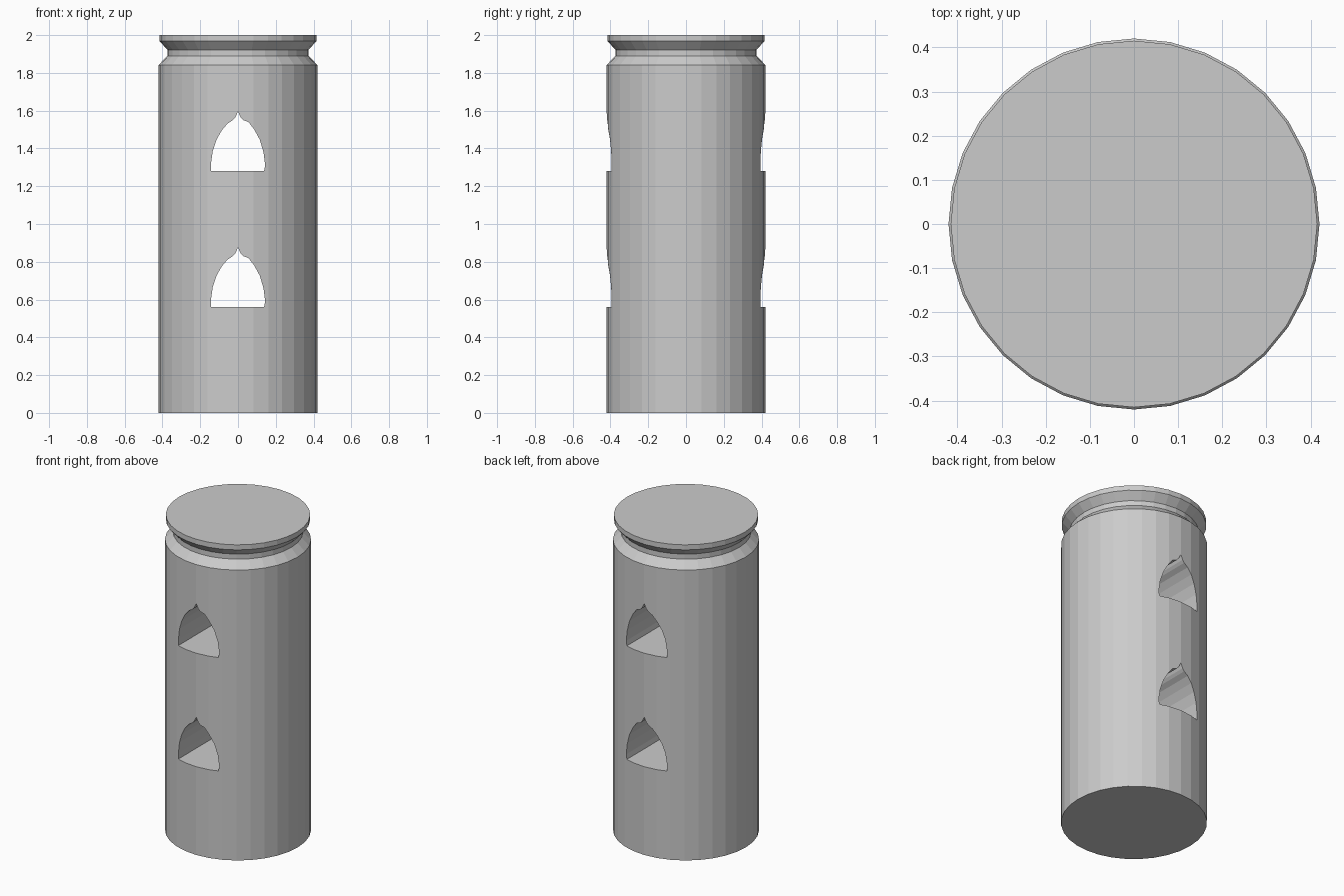
import bpy, bmesh, math

if "Cube" in bpy.data.objects:
    bpy.data.objects.remove(bpy.data.objects["Cube"])

SIDES = 32


def make_object(name, bm):
    bmesh.ops.recalc_face_normals(bm, faces=bm.faces)
    mesh = bpy.data.meshes.new(name)
    bm.to_mesh(mesh)
    bm.free()
    obj = bpy.data.objects.new(name, mesh)
    bpy.context.collection.objects.link(obj)
    return obj


def lathe(name, profile):
    bm = bmesh.new()
    rings = [[bm.verts.new((r * math.cos(2 * math.pi * i / SIDES),
                            r * math.sin(2 * math.pi * i / SIDES), z))
              for i in range(SIDES)] for r, z in profile]
    for a, b in zip(rings, rings[1:]):
        for i in range(SIDES):
            j = (i + 1) % SIDES
            bm.faces.new((a[i], a[j], b[j], b[i]))
    bm.faces.new(rings[0])
    bm.faces.new(rings[-1])
    return make_object(name, bm)


def arch_cutter(name, base_z):
    # Left half of the pointed arch, relative to its sill
    left = [(-0.143, 0), (-0.143, 0.04), (-0.133, 0.11), (-0.112, 0.17),
            (-0.085, 0.217), (-0.055, 0.252), (-0.027, 0.27), (-0.014, 0.285)]
    right = [(0.014, 0.285), (0.027, 0.27), (0.055, 0.26), (0.085, 0.222),
             (0.115, 0.167), (0.135, 0.1), (0.144, 0.03), (0.138, 0)]
    outline = left + [(0, 0.315)] + right
    bm = bmesh.new()
    face = bm.faces.new([bm.verts.new((x, -0.6, base_z + z)) for x, z in outline])
    ext = bmesh.ops.extrude_face_region(bm, geom=[face])
    bmesh.ops.translate(bm, vec=(0, 1.2, 0),
                        verts=[v for v in ext["geom"] if isinstance(v, bmesh.types.BMVert)])
    obj = make_object(name, bm)
    obj.hide_render = True
    obj.hide_set(True)
    return obj


# Round post with a chamfered shoulder, neck groove and flared cap
post = lathe("round_post", [(0.42, 0), (0.42, 1.842), (0.374, 1.89),
                            (0.374, 1.922), (0.415, 1.968), (0.415, 2.0)])

# Two arched openings running straight through, front to back
for name, z in (("lower_arch_cutter", 0.56), ("upper_arch_cutter", 1.28)):
    mod = post.modifiers.new(name, "BOOLEAN")
    mod.operation = "DIFFERENCE"
    mod.solver = "EXACT"
    mod.object = arch_cutter(name, z)
